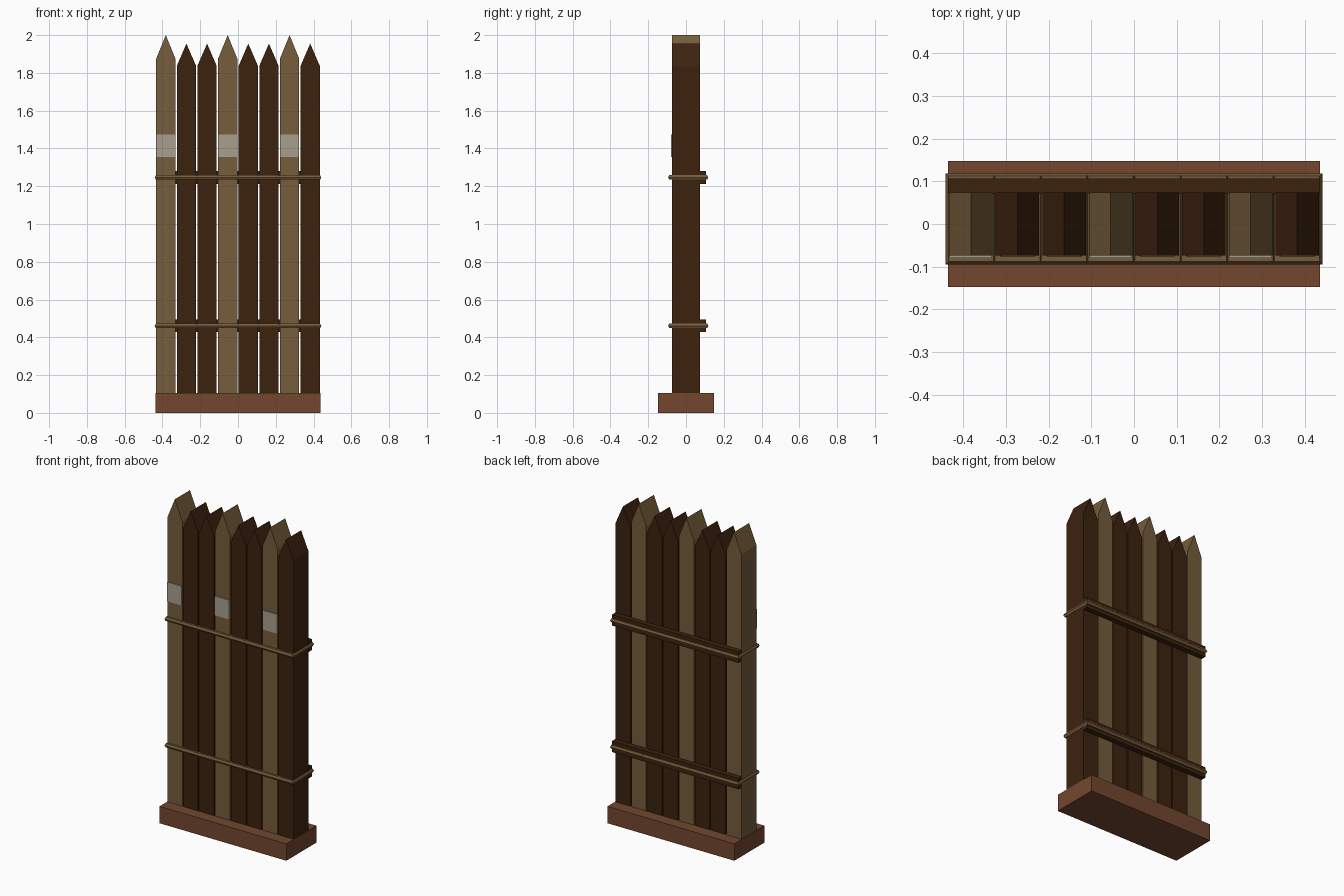
import bpy, bmesh, math

if "Cube" in bpy.data.objects:
    bpy.data.objects.remove(bpy.data.objects["Cube"])


def material(name, r, g, b):
    def lin(c):
        c /= 255
        return c / 12.92 if c <= 0.04045 else ((c + 0.055) / 1.055) ** 2.4
    m = bpy.data.materials.new(name)
    m.diffuse_color = (lin(r), lin(g), lin(b), 1)
    m.use_nodes = True
    m.node_tree.nodes["Principled BSDF"].inputs["Base Color"].default_value = m.diffuse_color
    return m


LIGHT = material("light wood", 118, 93, 59)
DARK = material("dark wood", 60, 34, 15)
BASE = material("red brown wood", 115, 71, 47)
PAINT = material("pale paint", 168, 159, 141)


def finish(name, bm, mat):
    bmesh.ops.recalc_face_normals(bm, faces=bm.faces)
    me = bpy.data.meshes.new(name)
    bm.to_mesh(me)
    bm.free()
    me.materials.append(mat)
    ob = bpy.data.objects.new(name, me)
    bpy.context.collection.objects.link(ob)


def prism(name, profile, y0, y1, mat):
    """Extrude an (x, z) outline along y."""
    bm = bmesh.new()
    a = [bm.verts.new((x, y0, z)) for x, z in profile]
    b = [bm.verts.new((x, y1, z)) for x, z in profile]
    bm.faces.new(a)
    bm.faces.new(b)
    n = len(a)
    for i in range(n):
        j = (i + 1) % n
        bm.faces.new((a[i], a[j], b[j], b[i]))
    finish(name, bm, mat)


def box(name, x0, x1, y0, y1, z0, z1, mat):
    prism(name, [(x0, z0), (x1, z0), (x1, z1), (x0, z1)], y0, y1, mat)


def rope_loop(name, cx, cy, z, hx, hy, r):
    """Six-sided rope swept round a rectangle with mitred corners."""
    bm = bmesh.new()
    rings = []
    for sx, sy in ((-1, -1), (1, -1), (1, 1), (-1, 1)):
        ring = []
        for k in range(6):
            a = k * math.pi / 3
            o = r * math.cos(a)
            ring.append(bm.verts.new((cx + sx * (hx + o), cy + sy * (hy + o),
                                      z + 1.15 * r * math.sin(a))))
        rings.append(ring)
    for i in range(4):
        p, q = rings[i], rings[(i + 1) % 4]
        for k in range(6):
            m = (k + 1) % 6
            bm.faces.new((p[k], q[k], q[m], p[m]))
    finish(name, bm, LIGHT)


# Base plank
box("base", -0.436, 0.436, -0.148, 0.148, 0, 0.105, BASE)

# Pointed stakes, with painted bands on the tall light ones
PITCH, HALF = 0.1092, 0.051
centres = [(i - 3.5) * PITCH for i in range(8)]
for i, x in enumerate(centres):
    tall = i % 3 == 0
    shoulder, tip = (1.875, 2.0) if tall else (1.837, 1.955)
    prism(f"stake_{i + 1}",
          [(x - HALF, 0.09), (x + HALF, 0.09), (x + HALF, shoulder),
           (x, tip), (x - HALF, shoulder)],
          -0.074, 0.074, LIGHT if tall else DARK)
    if tall:
        box(f"painted_band_{i + 1}", x - 0.05, x + 0.05, -0.080, -0.073,
            1.355, 1.475, PAINT)

# Back rails and the rope lashings round every stake
for level, z in (("lower", 0.461), ("upper", 1.247)):
    box(f"{level}_rail", -0.435, 0.435, 0.07, 0.106, z - 0.034, z + 0.034, DARK)
    for i, x in enumerate(centres):
        rope_loop(f"{level}_rope_{i + 1}", x, 0.0118, z, 0.0465, 0.094, 0.0122)
